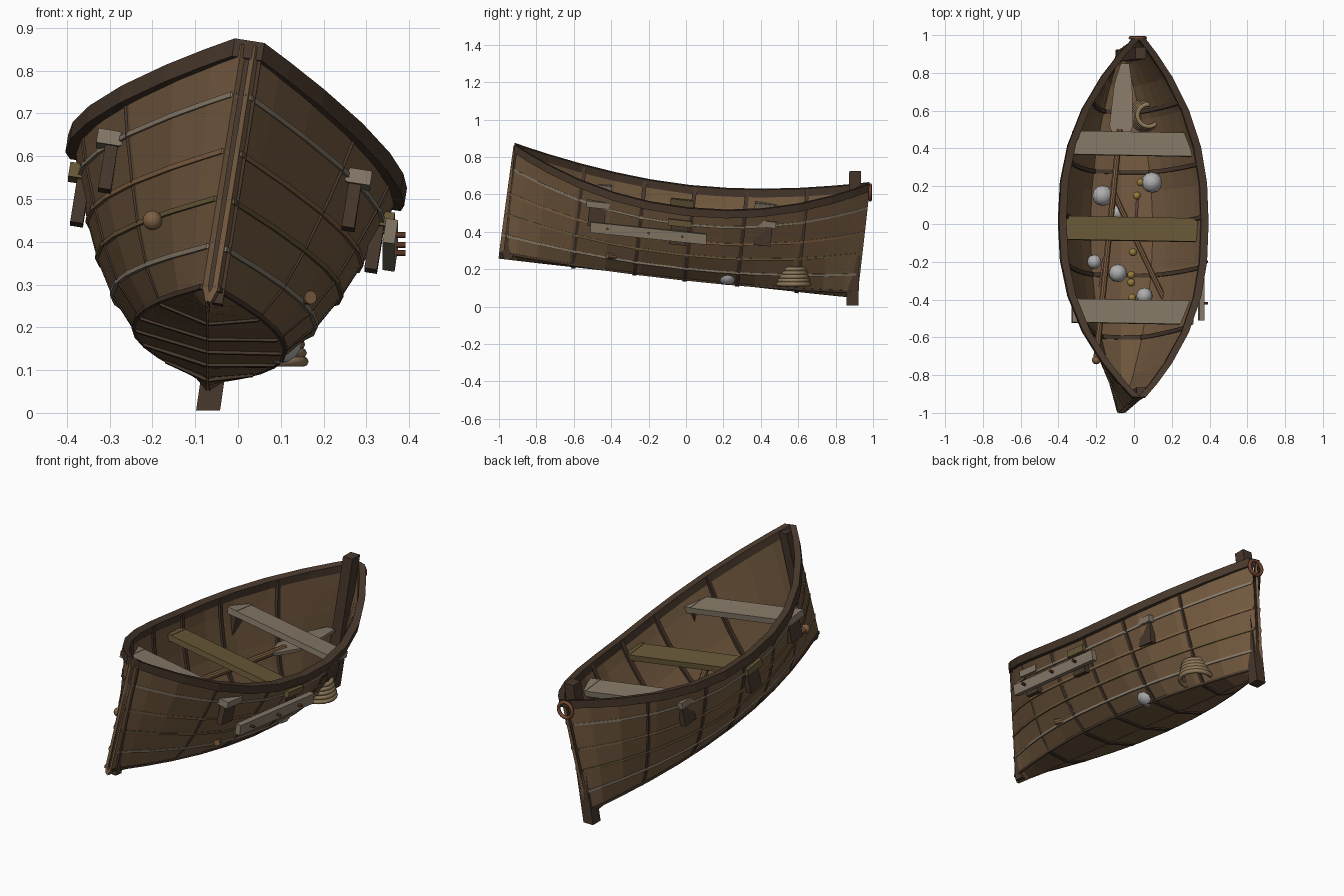
import bpy, bmesh, math
from mathutils import Vector as V, Matrix

if "Cube" in bpy.data.objects:
    bpy.data.objects.remove(bpy.data.objects["Cube"])

# Whole boat is beached: rolled to +x and pitched bow-up
M = (Matrix.Translation((-0.07, -0.035, 0.155)) @ Matrix.Rotation(math.radians(-6.3), 4, 'X')
     @ Matrix.Rotation(math.radians(9), 4, 'Y'))
I = Matrix.Identity(4)
HALF = 0.955


def mat(name, r, g, b):
    m = bpy.data.materials.new(name)
    m.diffuse_color = (r, g, b, 1)
    m.use_nodes = True
    m.node_tree.nodes["Principled BSDF"].inputs["Base Color"].default_value = m.diffuse_color
    return m


WOOD = mat("hull wood", .17, .10, .05)
DARK = mat("dark wood", .065, .04, .025)
GREY = mat("weathered wood", .24, .195, .14)
OLIVE = mat("mossy wood", .14, .10, .04)
TAN = mat("oar wood", .21, .115, .055)
ROPE = mat("rope", .27, .19, .10)
RUST = mat("rust", .17, .06, .03)
STONE = mat("stone", .42, .42, .43)
GOLD = mat("brass", .3, .2, .04)
PINK = mat("pink twig", .4, .17, .15)


def finish(name, bm, m, frame=M, smooth=False):
    bmesh.ops.recalc_face_normals(bm, faces=bm.faces)
    me = bpy.data.meshes.new(name)
    bm.to_mesh(me)
    bm.free()
    for p in me.polygons:
        p.use_smooth = smooth
    me.materials.append(m)
    ob = bpy.data.objects.new(name, me)
    bpy.context.collection.objects.link(ob)
    ob.matrix_world = frame
    return ob


def box(name, loc, size, m, frame=M, rot=I):
    bm = bmesh.new()
    bmesh.ops.create_cube(bm, size=1, matrix=Matrix.Translation(loc) @ rot @ Matrix.Diagonal((*size, 1)))
    return finish(name, bm, m, frame)


def ball(name, loc, r, m):
    bm = bmesh.new()
    bmesh.ops.create_uvsphere(bm, u_segments=12, v_segments=8, radius=r, matrix=Matrix.Translation(loc))
    return finish(name, bm, m, I, True)


def rod(name, p, q, r, m):
    p, q = V(p), V(q)
    d = q - p
    bm = bmesh.new()
    bmesh.ops.create_cone(bm, segments=10, cap_ends=True, radius1=r, radius2=r, depth=d.length,
                          matrix=Matrix.Translation((p + q) / 2) @ d.to_track_quat('Z', 'Y').to_matrix().to_4x4())
    return finish(name, bm, m, I)


def sweep(name, pts, A, B, a, b, m, frame=M):
    """Rectangular bar along pts; A, B are the section directions at each point."""
    bm = bmesh.new()
    rings = [[bm.verts.new(p + u * (a * s) + w * (b * t)) for s, t in ((-1, -1), (1, -1), (1, 1), (-1, 1))]
             for p, u, w in zip(pts, A, B)]
    for r, s in zip(rings, rings[1:]):
        for i in range(4):
            bm.faces.new((r[i], r[(i + 1) % 4], s[(i + 1) % 4], s[i]))
    bm.faces.new(rings[0])
    bm.faces.new(rings[-1])
    return finish(name, bm, m, frame)


def torus(name, loc, R, r, m, rot=I):
    bm = bmesh.new()
    n, k = 20, 8
    T = Matrix.Translation(loc) @ rot
    vs = [[bm.verts.new(T @ V(((R + r * math.cos(j * math.tau / k)) * math.cos(i * math.tau / n),
                               (R + r * math.cos(j * math.tau / k)) * math.sin(i * math.tau / n),
                               r * math.sin(j * math.tau / k)))) for j in range(k)] for i in range(n)]
    for i in range(n):
        for j in range(k):
            bm.faces.new((vs[i][j], vs[(i + 1) % n][j], vs[(i + 1) % n][(j + 1) % k], vs[i][(j + 1) % k]))
    return finish(name, bm, m, I, True)


# Midship half-section, keel to rail
SEC = [(0, 0), (.160, .022), (.222, .09), (.270, .17), (.305, .25), (.342, .345), (.366, .43)]
STATIONS = [HALF * t for t in (-1, -.92, -.8, -.62, -.42, -.22, 0, .22, .42, .62, .8, .92, 1)]


def hull(y, k, side, out=0.0):
    t = min(1, abs(y) / HALF)
    x, z = SEC[k]
    e = 1.9 + 0.5 * k / 6
    w = x * (1 - t ** e) + (.011 if k else 0) + out
    z *= 1 + .42 * t * t
    rake = -.017 * (1 - z / .6) if y < -.9 else 0
    return V((side * w, y + rake, z))


for side, tag in ((-1, "port"), (1, "starboard")):
    # planking shell
    bm = bmesh.new()
    g = [[bm.verts.new(hull(y, k, side)) for k in range(7)] for y in STATIONS]
    for r, s in zip(g, g[1:]):
        for k in range(6):
            bm.faces.new((r[k], s[k], s[k + 1], r[k + 1]))
    ob = finish(tag + "_planking", bm, WOOD)
    sol = ob.modifiers.new("thickness", 'SOLIDIFY')
    sol.thickness, sol.offset = .014, 0
    n = len(STATIONS)
    X, Z, Y = V((side, 0, 0)), V((0, 0, 1)), V((0, 1, 0))
    # lapped plank edges
    for k in range(1, 6):
        m = (DARK, GREY, OLIVE, TAN, GREY)[k - 1]
        sweep(f"{tag}_plank_edge_{k}", [hull(y, k, side, .006) for y in STATIONS], [X] * n,
              [Z] * n, .007, .006, m)
    # rail
    sweep(tag + "_rail", [hull(y, 6, side, .004) - Z * .010 for y in STATIONS], [X] * n, [Z] * n, .02, .021, DARK)
    # ribs
    for y in (-.57, -.24, .03, .31, .63):
        pts = [hull(y, k, side, -.006 if k else 0) for k in range(7)]
        nor = []
        for k in range(7):
            d = (pts[min(k + 1, 6)] - pts[max(k - 1, 0)]).normalized()
            nor.append(d.cross(Y).normalized())
        sweep(f"{tag}_rib", pts, nor, [Y] * 7, .014, .011, DARK)

# stem and raked stern post
box("stem_post", (.012, -.925, .30), (.045, .05, .60), DARK)
sweep("stern_post", [V((-.07, .89, .005)), V((.035, .905, .725))], [V((1, 0, 0))] * 2,
      [V((0, 1, 0))] * 2, .028, .032, DARK, I)
torus("mooring_ring", (.02, .985, .61), .04, .009, RUST, Matrix.Rotation(math.pi / 2, 4, 'X'))

# seats, with ends and knees coming through the planking
for nm, y, z, h, m in (("front", -.475, .392, .29, GREY), ("middle", -.03, .352, .35, OLIVE),
                       ("back", .42, .388, .285, GREY)):
    box(nm + "_seat", (0, y, z), (2 * h, .125, .03), m)
    for s in (-1, 1):
        box(nm + "_seat_end", (s * (h + .006), y, z), (.056, .125, .034), m)
        box(nm + "_seat_knee", (s * (h - .002), y, z - .06), (.030, .09, .12), DARK)

# repair plank with pegs
sweep("repair_plank", [V((.356, -.51, .425)), V((.356, .11, .36))], [V((1, 0, -.15))] * 2,
      [V((.15, 0, 1))] * 2, .014, .028, GREY, I)
for y in (-.42, -.2, -.02):
    z = .425 - (y + .51) * .105
    rod("peg", (.34, y, z), (.392, y, z), .007, RUST)

# rope coil in the stern
for i in range(5):
    torus("rope_coil", (.07 + .002 * i, .575, .12 + .02 * i), .083 - .006 * i, .012, ROPE)

# oars
a, b = V((-.2, -.72, .45)), V((-.075, .5, .36))
rod("oar_shaft", a, b, .017, TAN)
ball("oar_knob", a, .023, TAN)
bm = bmesh.new()
top = [(-.085, .40), (-.13, .52), (-.105, .74), (-.07, .85), (-.025, .85), (-.01, .74), (-.005, .52), (-.055, .40)]
f = bm.faces.new([bm.verts.new((x, y, .375 - (y - .4) * .08)) for x, y in top])
ex = bmesh.ops.extrude_face_region(bm, geom=[f])
bmesh.ops.translate(bm, vec=(0, 0, -.016), verts=[v for v in ex["geom"] if isinstance(v, bmesh.types.BMVert)])
finish("oar_blade", bm, GREY, I)
rod("broken_oar", (-.11, .17, .24), (.17, -.42, .27), .016, TAN)

# stones, brass floats and twigs lying in the bottom
for x, y, z, r in ((.095, .22, .17, .055), (-.165, .15, .23, .055), (-.085, .06, .19, .04),
                   (-.21, -.2, .27, .038), (-.085, -.26, .23, .048), (.055, -.38, .23, .043)):
    ball("stone", (x, y, z), r, STONE)
for x, y in ((.035, .22), (.015, .15), (-.005, -.15), (-.015, -.27), (-.015, -.31), (-.01, -.39)):
    ball("brass_float", (x, y, .2 - .11 * y), .021, GOLD)
for p, q in (((.02, .17, .17), (.012, .03, .19)), ((-.1, .26, .2), (-.14, .14, .22)), ((-.18, -.33, .26), (-.16, -.18, .25))):
    rod("twig", p, q, .008, PINK)
